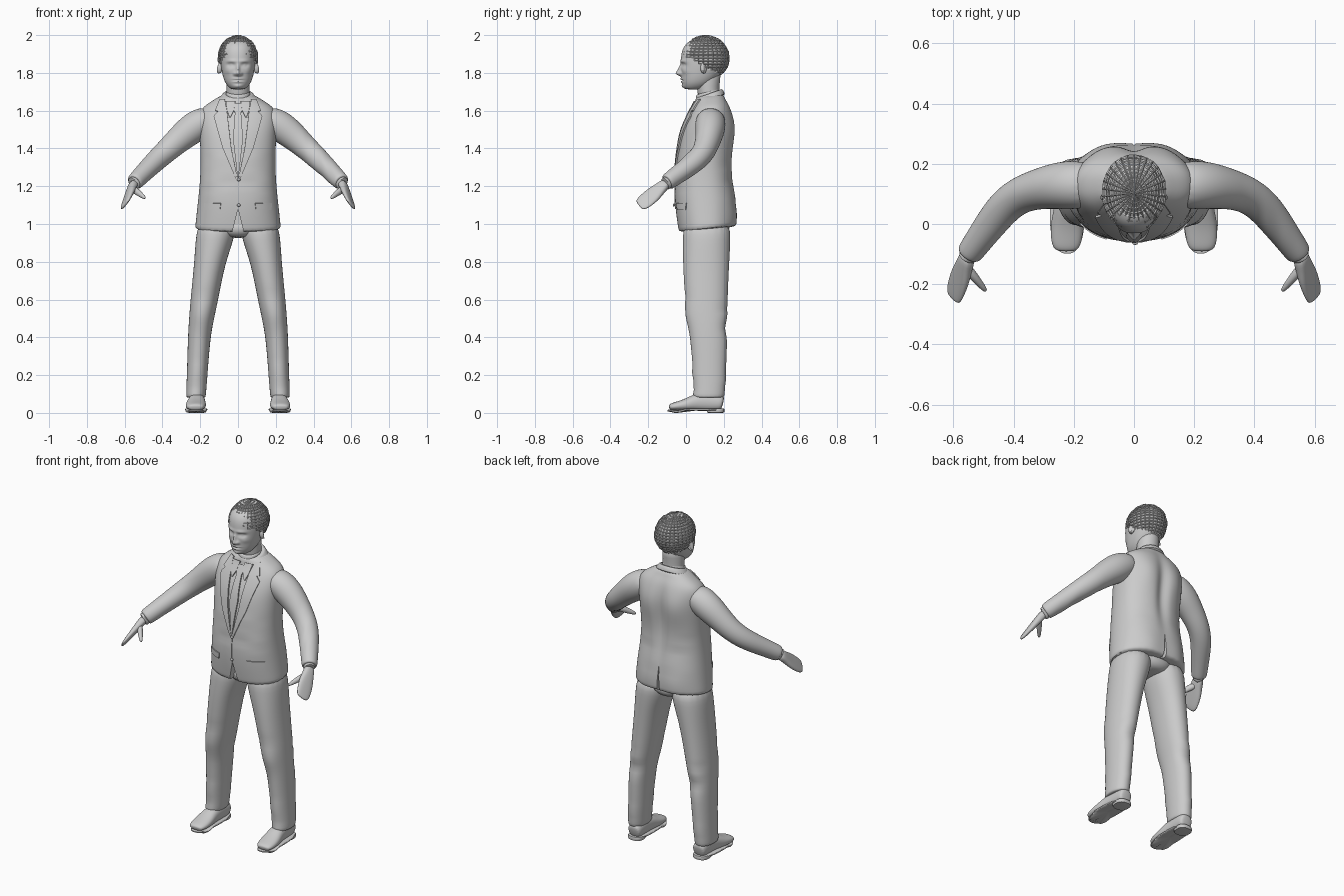
import bpy, bmesh, math, random
from mathutils import Vector as V
from mathutils.bvhtree import BVHTree

random.seed(4)
if "Cube" in bpy.data.objects:
    bpy.data.objects.remove(bpy.data.objects["Cube"])

grey = bpy.data.materials.new("plain grey")
grey.use_nodes = True
grey.diffuse_color = (0.6, 0.6, 0.6, 1)
grey.node_tree.nodes["Principled BSDF"].inputs["Base Color"].default_value = (0.6, 0.6, 0.6, 1)


def finish(ob, angle=50):
    """Apply modifiers and shade smooth with sharp creases."""
    bpy.ops.object.select_all(action='DESELECT')
    ob.select_set(True)
    bpy.context.view_layer.objects.active = ob
    bpy.ops.object.convert(target='MESH')
    bpy.ops.object.shade_smooth_by_angle(angle=math.radians(angle))
    return ob


def add(name, bm, mirror=False, subdiv=0, solid=0.0):
    bmesh.ops.recalc_face_normals(bm, faces=bm.faces[:])
    mesh = bpy.data.meshes.new(name)
    bm.to_mesh(mesh)
    bm.free()
    mesh.materials.append(grey)
    ob = bpy.data.objects.new(name, mesh)
    bpy.context.collection.objects.link(ob)
    if solid:
        mod = ob.modifiers.new("thickness", 'SOLIDIFY')
        mod.thickness, mod.offset = solid, 0
    if subdiv:
        ob.modifiers.new("smooth", 'SUBSURF').levels = subdiv
    if mirror:
        ob.modifiers.new("mirror", 'MIRROR')
    return finish(ob)


def loft(name, rings, n=20, power=2.0, subdiv=1, mirror=False, caps=True):
    """Skin superellipse rings given as (centre, side vector, depth vector)."""
    bm = bmesh.new()
    rows = []
    for c, u, v in rings:
        row = []
        for i in range(n):
            a = math.tau * i / n
            ca, sa = math.cos(a), math.sin(a)
            row.append(bm.verts.new(c + u * math.copysign(abs(ca) ** (2 / power), ca)
                                    + v * math.copysign(abs(sa) ** (2 / power), sa)))
        rows.append(row)
    for p, q in zip(rows, rows[1:]):
        for i in range(n):
            bm.faces.new((p[i], p[(i + 1) % n], q[(i + 1) % n], q[i]))
    if caps:
        bm.faces.new(rows[0])
        bm.faces.new(rows[-1])
    return add(name, bm, mirror, subdiv)


def column(data, tilt=0.0):
    """Level rings: z, x, y, half width, half depth."""
    return [(V((x, y, z)), V((rx, 0, 0)), V((0, ry, tilt * ry))) for z, x, y, rx, ry in data]


def tube(data, hint):
    """Rings across a path: x, y, z, radius along hint, radius across."""
    pts = [V(d[:3]) for d in data]
    rings = []
    for i, (p, d) in enumerate(zip(pts, data)):
        t = (pts[min(i + 1, len(pts) - 1)] - pts[max(i - 1, 0)]).normalized()
        u = (V(hint) - t * t.dot(V(hint))).normalized()
        rings.append((p, u * d[3], t.cross(u) * d[4]))
    return rings


def bump(ob, centre, size, offset, both=False):
    """Push the surface softly around a point."""
    for s in ((1, -1) if both else (1,)):
        for v in ob.data.vertices:
            d = sum(((v.co[k] - centre[k] * (s if k == 0 else 1)) / size[k]) ** 2 for k in range(3))
            v.co += V((offset[0] * s, offset[1], offset[2])) * math.exp(-d)


def patch(name, target, rows, lift=0.003, thick=0.008, mirror=True, cols=5, steps=5):
    """Thin plate laid on the front of a part; rows are z, inner x, outer x."""
    tree = BVHTree.FromObject(target, bpy.context.evaluated_depsgraph_get())
    bm = bmesh.new()
    grid = []
    for k, (p, q) in enumerate(zip(rows, rows[1:])):
        for j in range(steps + (k == len(rows) - 2)):
            z, a, b = (m + (n - m) * j / steps for m, n in zip(p, q))
            line = []
            for i in range(cols + 1):
                x = a + (b - a) * i / cols
                hit = tree.ray_cast(V((x, -1, z)), V((0, 1, 0)))[0] or tree.find_nearest(V((x, 0, z)))[0]
                line.append(bm.verts.new(hit - V((0, lift, 0))))
            grid.append(line)
    for p, q in zip(grid, grid[1:]):
        for i in range(cols):
            bm.faces.new((p[i], p[i + 1], q[i + 1], q[i]))
    return add(name, bm, mirror, 0, thick)


# Jacket body with soft folds
jacket = loft("jacket", column([
    (.97, 0, .112, .228, .15), (.98, 0, .112, .228, .152), (1.1, 0, .105, .215, .163),
    (1.2, 0, .096, .204, .156), (1.3, 0, .095, .198, .149), (1.4, 0, .103, .2, .148),
    (1.5, 0, .114, .205, .143), (1.57, 0, .124, .208, .122), (1.62, 0, .13, .19, .1),
    (1.655, 0, .13, .13, .078), (1.69, 0, .127, .078, .07)], .1), 32, 2.3, 2)
bump(jacket, (.1, .26, 1.5), (.07, .08, .1), (0, .012, 0), True)
bump(jacket, (0, .26, 1.4), (.035, .08, .2), (0, -.02, 0))
bump(jacket, (.1, .26, 1.03), (.08, .08, .1), (0, .01, 0), True)
for i in range(14):
    bump(jacket, (random.uniform(.05, .2), random.choice((-.05, .25)), random.uniform(1.1, 1.4)),
         (.07, .08, .02), (0, random.uniform(-.006, .006), 0), True)


# Rear vent and front hem opening
def wedge(name, y0, y1, half, low, high):
    bm = bmesh.new()
    ends = [[bm.verts.new((x, y, z)) for x, z in ((-half, low), (half, low), (0, high))] for y in (y0, y1)]
    for e in ends:
        bm.faces.new(e)
    for i in range(3):
        bm.faces.new((ends[0][i], ends[0][i - 1], ends[1][i - 1], ends[1][i]))
    ob = add(name, bm)
    ob.hide_render = True
    ob.hide_viewport = True
    return ob


for cutter in (wedge("vent_cutter", .235, .4, .014, .9, 1.14), wedge("hem_cutter", -.2, 0, .045, .9, 1.08)):
    mod = jacket.modifiers.new("cut", 'BOOLEAN')
    mod.object, mod.solver = cutter, 'EXACT'
finish(jacket, 40)

# Jacket front: lapels, overlap edge, tie, collar points, pocket flaps
patch("lapels", jacket, [(1.24, .002, .012), (1.4, .035, .08), (1.57, .055, .128), (1.595, .058, .105),
                         (1.6, .058, .12), (1.66, .07, .095)], .004, .009)
patch("front_edge", jacket, [(1.08, -.012, 0), (1.25, -.012, 0)], .001, .005, False, 2)
patch("tie", jacket, [(1.25, -.003, .003), (1.45, -.026, .026), (1.59, -.016, .016),
                      (1.6, -.022, .022), (1.635, -.026, .026)], .005, .009, False)
patch("shirt_collar_points", jacket, [(1.565, .04, .045), (1.6, .022, .058), (1.65, .014, .064)], .007, .008)
patch("pocket_flaps", jacket, [(1.075, .095, .175), (1.11, .09, .178)], .002, .007)
for z in (1.1, 1.235):
    bm = bmesh.new()
    bmesh.ops.create_uvsphere(bm, u_segments=12, v_segments=6, radius=.009)
    bmesh.ops.scale(bm, vec=(1, .6, 1), verts=bm.verts)
    bmesh.ops.translate(bm, vec=(.004, -.064, z), verts=bm.verts)
    add("button", bm)

# Jacket collar and shirt collar around the neck
loft("jacket_collar", column([(1.645, 0, .125, .12, .09), (1.675, 0, .124, .09, .077),
                              (1.695, 0, .122, .077, .07), (1.685, 0, .12, .068, .06)], .35), 24, 2)
loft("shirt_collar", column([(1.66, 0, .115, .07, .068), (1.705, 0, .115, .064, .062),
                             (1.7, 0, .115, .055, .055)], .3), 24, 2)

# Sleeves, cuffs and hands
sleeves = loft("sleeves", tube([
    (.13, .13, 1.565, .06, .07), (.19, .13, 1.54, .082, .082), (.25, .128, 1.5, .083, .08),
    (.31, .118, 1.45, .072, .069), (.375, .1, 1.39, .063, .062), (.43, .06, 1.34, .058, .06),
    (.48, -.005, 1.29, .052, .054), (.52, -.06, 1.25, .048, .047), (.547, -.098, 1.222, .046, .044),
    (.549, -.101, 1.22, .038, .036)], (.4, 0, 1)), 18, 2, 2, True)
for i in range(6):
    bump(sleeves, (.34 + i * .035, .07 - i * .03, 1.42 - i * .035), (.012, .09, .09),
         (0, 0, random.uniform(-.007, .007)), False)
loft("shirt_cuffs", tube([(.54, -.09, 1.228, .038, .036), (.556, -.112, 1.21, .038, .036),
                          (.556, -.112, 1.21, .03, .028)], (.4, 0, 1)), 16, 2, 1, True)
across = (.5, .62, -.6)
loft("palms", tube([(.55, -.1, 1.22, .029, .024), (.563, -.135, 1.19, .034, .022),
                    (.575, -.17, 1.16, .046, .018), (.588, -.205, 1.13, .047, .014),
                    (.598, -.235, 1.106, .043, .01), (.602, -.25, 1.098, .03, .006)], across), 14, 2.6, 2, True)
loft("thumbs", tube([(.565, -.135, 1.19, .018, .018), (.54, -.165, 1.175, .02, .017),
                     (.515, -.195, 1.155, .015, .013), (.49, -.225, 1.135, .008, .008)], across), 10, 2, 2, True)

# Trousers
legs = loft("trouser_legs", column([
    (.08, .223, .12, .05, .08), (.085, .223, .12, .053, .085), (.2, .216, .126, .055, .086),
    (.4, .206, .12, .06, .1), (.5, .193, .113, .067, .108), (.6, .178, .107, .074, .114),
    (.8, .149, .106, .083, .124), (.92, .122, .11, .104, .128), (1.02, .11, .11, .1, .125)]), 20, 2.15, 2, True)
bump(legs, (.2, .02, .52), (.07, .06, .06), (0, -.008, 0), True)
bump(legs, (.2, .22, .45), (.07, .06, .04), (0, -.012, 0), True)
for z in (.13, .17, .22, .36, .4, .56, .62):
    bump(legs, (random.uniform(.15, .25), random.choice((.03, .2)), z), (.06, .06, .014),
         (0, random.uniform(-.008, .008), 0), True)
loft("trouser_seat", column([(.925, 0, .115, .05, .09), (.95, 0, .112, .12, .118),
                             (1.03, 0, .112, .2, .13)]), 24, 2.2)

# Shoes with soles and heels
loft("shoes", tube([(.226, -.09, .028, .012, .03), (.226, -.078, .032, .019, .046), (.224, -.04, .037, .025, .055),
                    (.222, .01, .045, .034, .054), (.219, .055, .057, .047, .046), (.217, .12, .06, .052, .043),
                    (.216, .18, .055, .045, .043), (.216, .197, .05, .035, .034)], (0, 0, 1)), 16, 2.3, 2, True)
for name, y0, y1, half, low in (("soles", -.1, .202, .059, .012), ("heels", .11, .203, .046, 0)):
    mid, r = (y0 + y1) / 2, (y1 - y0) / 2
    sole = loft(name, column([(z, .222, mid, half, r) for z in (low, low + .002, .022, .024)]), 24, 2.6, 1, True)
    for v in sole.data.vertices:
        v.co.x -= math.copysign(.03, v.co.x) * max(0, v.co.y) * .8
        if name == "soles" and v.co.y < 0:
            v.co.z -= .012 * min(1, -v.co.y / .04) * (1 if v.co.y > -.07 else .5)

# Neck and head, with the face shaped by soft pushes
loft("neck", column([(1.64, 0, .125, .066, .062), (1.7, 0, .118, .06, .056),
                     (1.76, 0, .115, .064, .066), (1.82, 0, .12, .06, .07)]), 20)
head = loft("head", column([
    (1.712, 0, .04, .03, .036), (1.72, 0, .047, .046, .056), (1.745, 0, .062, .068, .083),
    (1.785, 0, .078, .082, .102), (1.83, 0, .09, .09, .119), (1.88, 0, .1, .095, .128),
    (1.93, 0, .1, .092, .12), (1.965, 0, .1, .07, .09), (1.98, 0, .1, .035, .045)]), 28, 2.15, 3)
bump(head, (0, -.03, 1.797), (.014, .05, .014), (0, -.026, 0))
bump(head, (0, -.03, 1.82), (.009, .05, .022), (0, -.014, 0))
bump(head, (.017, -.03, 1.795), (.009, .04, .008), (0, -.01, 0), True)
bump(head, (.037, -.02, 1.842), (.021, .05, .011), (0, .014, 0), True)
bump(head, (.037, -.02, 1.841), (.011, .05, .006), (0, -.007, 0), True)
bump(head, (.035, -.02, 1.862), (.028, .05, .008), (0, -.006, 0), True)
bump(head, (0, -.03, 1.768), (.024, .05, .005), (0, -.009, 0))
bump(head, (0, -.03, 1.761), (.026, .05, .003), (0, .008, 0))
bump(head, (0, -.03, 1.753), (.022, .05, .006), (0, -.009, 0))
bump(head, (0, -.02, 1.728), (.025, .05, .013), (0, -.01, 0))
bump(head, (.055, 0, 1.81), (.02, .04, .015), (0, -.004, 0), True)
ears = loft("ears", tube([(.082, .085, 1.825, .026, .012), (.094, .092, 1.827, .032, .018),
                          (.102, .098, 1.829, .033, .02), (.1, .098, 1.829, .022, .012),
                          (.092, .092, 1.828, .014, .008)], (0, .15, 1)), 14, 2, 1, True)


# Hair: a lumpy cap with a mesh of raised curls
def hair(name, across, up, grow, lump, wire):
    bm = bmesh.new()
    bmesh.ops.create_uvsphere(bm, u_segments=across, v_segments=up, radius=1)
    for v in bm.verts:
        k = grow + random.uniform(-lump, lump)
        v.co = V((v.co.x * .104 * k, .104 + v.co.y * .124 * k, 1.88 + v.co.z * .116 * k))
    low = [v for v in bm.verts if v.co.z < 1.888 - .53 * (v.co.y + .02)]
    bmesh.ops.delete(bm, geom=low, context='VERTS')
    ob = add(name, bm)
    mod = ob.modifiers.new("form", 'WIREFRAME' if wire else 'SOLIDIFY')
    mod.thickness = .007 if wire else .012
    return finish(ob, 35)


hair("hair_cap", 32, 20, .975, .015, False)
hair("hair_curls", 30, 22, 1.0, .022, True)
